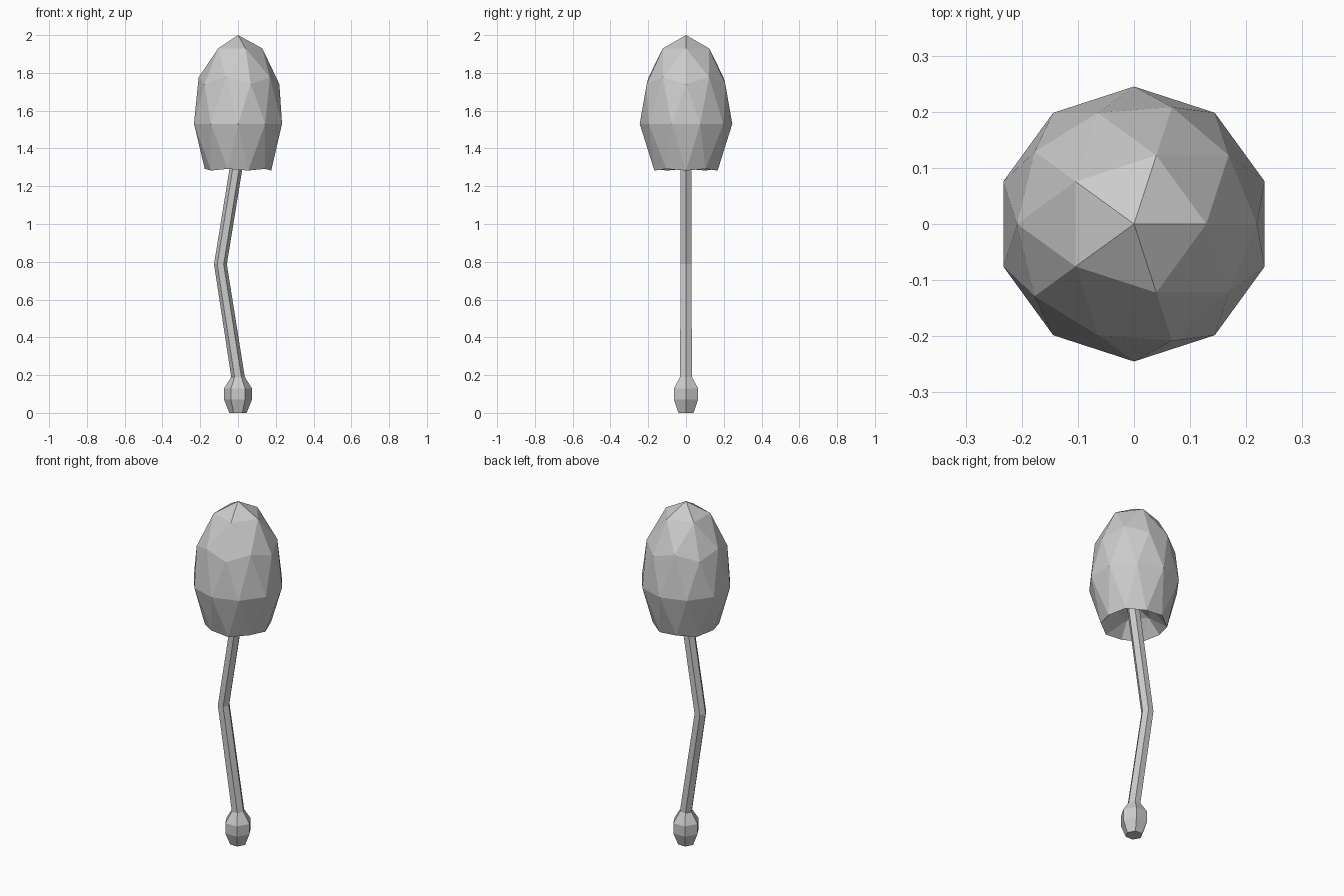
import bpy, bmesh, math

if "Cube" in bpy.data.objects:
    bpy.data.objects.remove(bpy.data.objects["Cube"])


def add_object(name, bm):
    bmesh.ops.recalc_face_normals(bm, faces=bm.faces)
    mesh = bpy.data.meshes.new(name)
    bm.to_mesh(mesh)
    bm.free()
    obj = bpy.data.objects.new(name, mesh)
    bpy.context.collection.objects.link(obj)
    return obj


# Crown: stretched icosphere with its underside pushed up into a hollow
bm = bmesh.new()
bmesh.ops.create_icosphere(bm, subdivisions=2, radius=1.0)
R, H, MID = 0.245, 0.47, 1.53
for v in bm.verts:
    x, y, z = v.co
    r = math.hypot(x, y)
    if z > -0.1:                       # dome down to the equator
        v.co = (x * R, y * R, MID + z * H)
    elif z > -0.7:                     # narrowed, slightly scalloped rim
        rim_z = 1.283 if z < -0.5 else 1.292
        v.co = (x / r * 0.176, y / r * 0.176, rim_z)
    elif z > -0.95:                    # inner ring of the hollow
        v.co = (x / r * 0.1, y / r * 0.1, 1.37)
    else:                              # top of the hollow
        v.co = (0, 0, 1.41)
add_object("crown", bm)

# Trunk: six-sided loft with a swollen foot and one bend (x, z, radius)
rings = [(0, 0, 0.046), (0, 0.07, 0.074), (0, 0.13, 0.074),
         (0, 0.19, 0.036), (-0.093, 0.787, 0.034), (0.008, 1.41, 0.034)]
SIDES = 6
bm = bmesh.new()
loops = []
for cx, z, r in rings:
    loops.append([bm.verts.new((cx + r * math.cos(i * math.tau / SIDES),
                                r * math.sin(i * math.tau / SIDES), z))
                  for i in range(SIDES)])
for a, b in zip(loops, loops[1:]):
    for i in range(SIDES):
        j = (i + 1) % SIDES
        bm.faces.new((a[i], a[j], b[j], b[i]))
bm.faces.new(loops[0][::-1])
bm.faces.new(loops[-1])
add_object("trunk", bm)
